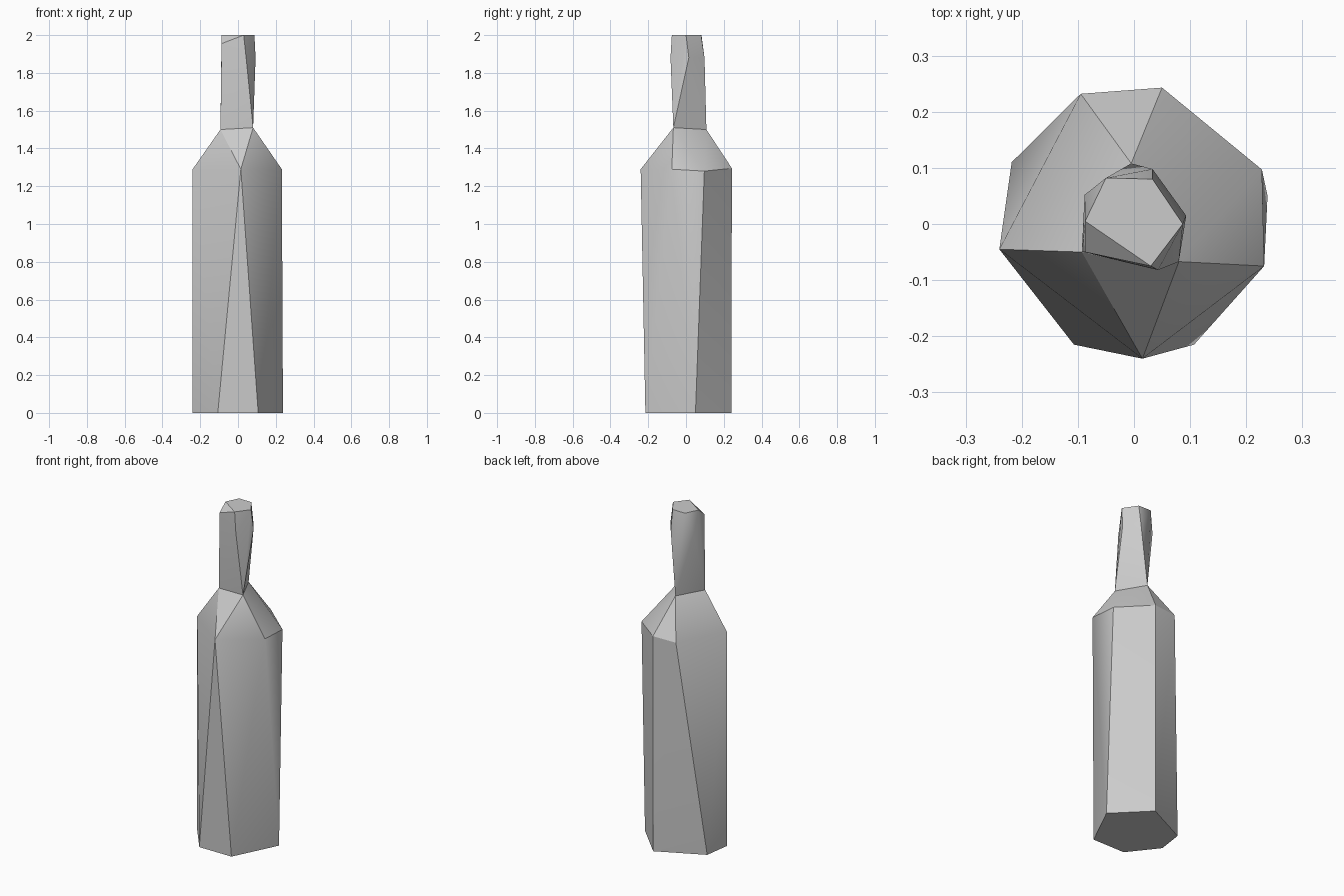
import bpy, bmesh, math

if "Cube" in bpy.data.objects:
    bpy.data.objects.remove(bpy.data.objects["Cube"])

# Irregular low-poly cross-sections, from the base to the mouth
base = [(-.107, -.215, 0), (.107, -.215, 0), (.238, .05, 0),
        (.05, .24, 0), (-.218, .11, 0), (-.24, -.045, 0)]
shoulder = [(-.24, -.045, 1.29), (.015, -.24, 1.29), (.232, -.075, 1.29),
            (.228, .097, 1.28), (.05, .243, 1.295), (-.095, .232, 1.29)]
neck_base = [(-.093, -.05, 1.5), (.08, -.067, 1.51), (-.005, .108, 1.5)]
mouth = [(.043, -.082, 1.88), (.093, .015, 1.88), (.033, .098, 1.88),
         (-.088, .052, 1.88), (-.087, -.05, 1.955),
         (-.05, .082, 2), (.033, .08, 2), (.087, 0, 2),
         (.03, -.075, 2), (-.087, .005, 2)]


def add_tier(bm, lower, upper, open_bottom=True, open_top=True):
    """Skin two cross-sections, leaving shared ends open."""
    low = [bm.verts.new(p) for p in lower]
    up = [bm.verts.new(p) for p in upper]
    bmesh.ops.convex_hull(bm, input=low + up, use_existing_faces=False)
    own = set(low + up)
    ends = []
    for ring, is_open in ((set(low), open_bottom), (set(up), open_top)):
        if is_open:
            ends += [f for f in bm.faces
                     if all(v in ring for v in f.verts) and f not in ends]
    bmesh.ops.delete(bm, geom=ends, context='FACES_ONLY')


bm = bmesh.new()
add_tier(bm, base, shoulder, open_bottom=False)       # body
add_tier(bm, shoulder, neck_base)                     # sloping shoulder
add_tier(bm, neck_base, mouth, open_top=False)        # neck and closed mouth
bmesh.ops.remove_doubles(bm, verts=bm.verts[:], dist=.0005)
bmesh.ops.delete(bm, geom=[v for v in bm.verts if not v.link_faces], context='VERTS')
bmesh.ops.recalc_face_normals(bm, faces=bm.faces[:])
mesh = bpy.data.meshes.new("bottle")
bm.to_mesh(mesh)
bm.free()

bottle = bpy.data.objects.new("bottle", mesh)
bpy.context.collection.objects.link(bottle)
bpy.context.view_layer.objects.active = bottle
bottle.select_set(True)
bpy.ops.object.shade_smooth_by_angle(angle=math.radians(30))
